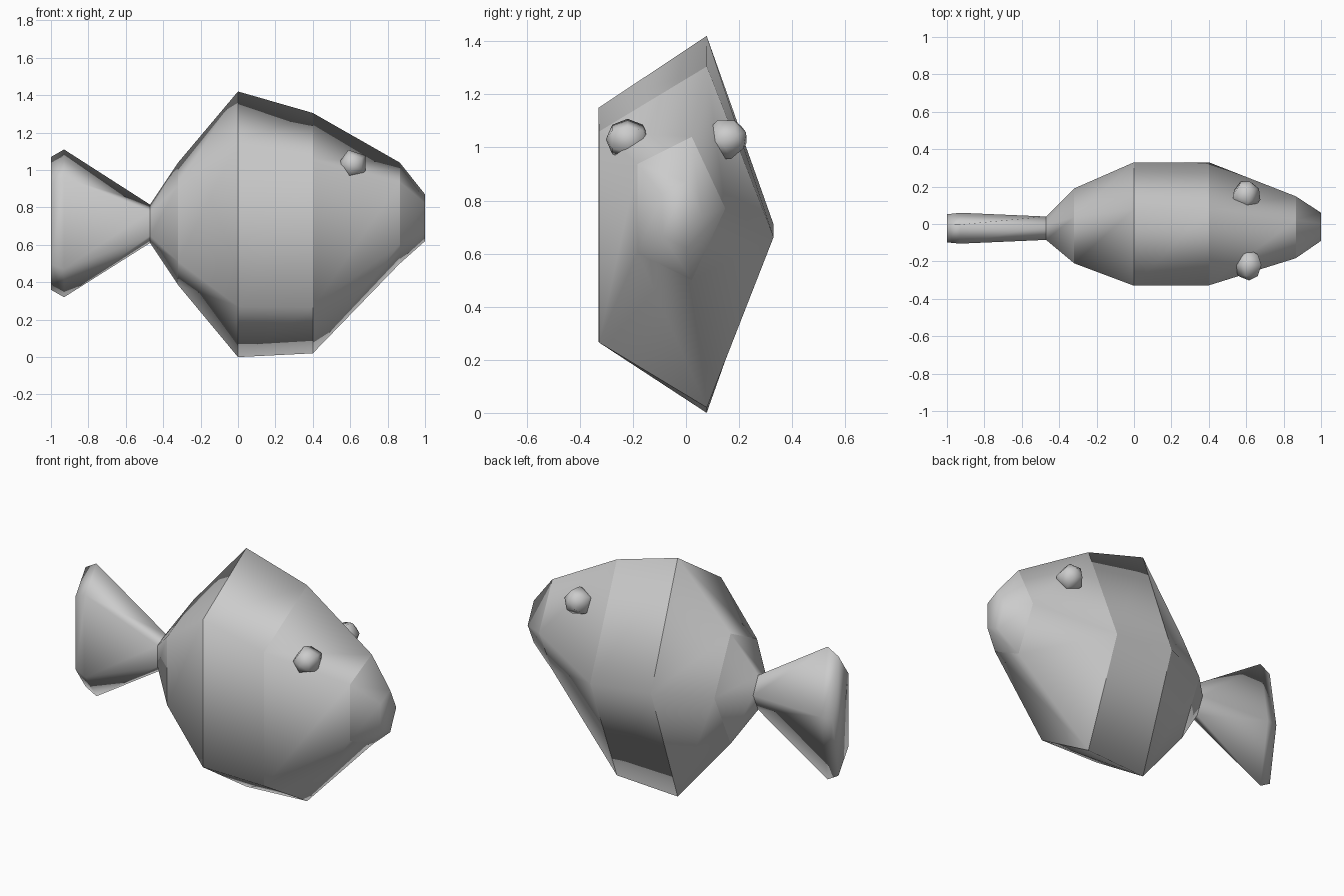
import bpy, bmesh
from math import cos, sin, pi
from mathutils import Vector, Matrix

if "Cube" in bpy.data.objects:
    bpy.data.objects.remove(bpy.data.objects["Cube"])

SIDES = 5
C1, S1 = -cos(pi / SIDES), sin(2 * pi / SIDES)


def loft(name, sections, sharp_x=()):
    """Skin pentagon sections (x, y_min, y_max, z_min, z_max) and cap both ends."""
    bm = bmesh.new()
    rings = []
    for x, y0, y1, z0, z1 in sections:
        ry = (y1 - y0) / (1 - C1)
        rz = (z1 - z0) / (2 * S1)
        cy, cz = y1 - ry, (z0 + z1) / 2
        rings.append([bm.verts.new((x, cy + ry * cos(2 * pi * i / SIDES),
                                    cz + rz * sin(2 * pi * i / SIDES)))
                      for i in range(SIDES)])
    for a, b in zip(rings, rings[1:]):
        for i in range(SIDES):
            j = (i + 1) % SIDES
            bm.faces.new((a[i], a[j], b[j], b[i]))
    bm.faces.new(rings[0])
    bm.faces.new(rings[-1])
    bmesh.ops.recalc_face_normals(bm, faces=bm.faces)
    for f in bm.faces:
        f.smooth = True
    # creases where the body segments meet
    for e in bm.edges:
        if any(all(abs(v.co.x - x) < 1e-4 for v in e.verts) for x in sharp_x):
            e.smooth = False
    return finish(name, bm)


def finish(name, bm):
    me = bpy.data.meshes.new(name)
    bm.to_mesh(me)
    bm.free()
    ob = bpy.data.objects.new(name, me)
    bpy.context.collection.objects.link(ob)
    return ob


# body from nose to tail root, then the flaring tail fin
loft("fish_body", [
    (1.0, -0.09, 0.06, 0.62, 0.87),
    (0.865, -0.183, 0.148, 0.50, 1.04),
    (0.40, -0.328, 0.33, 0.02, 1.305),
    (0.0, -0.33, 0.33, 0.0, 1.42),
    (-0.32, -0.21, 0.19, 0.385, 1.04),
    (-0.47, -0.085, 0.04, 0.61, 0.815),
    (-0.93, -0.105, 0.06, 0.32, 1.11),
    (-1.0, -0.098, 0.052, 0.36, 1.07),
], sharp_x=(0.865, 0.4, 0.0, -0.32, -0.47))


# faceted eyes poking out of the head
def eye(name, centre, outward):
    bm = bmesh.new()
    turn = Vector(outward).to_track_quat('Z', 'Y').to_matrix().to_4x4()
    spin = Matrix.Rotation(pi / 2, 4, 'Z')
    bmesh.ops.create_uvsphere(bm, u_segments=5, v_segments=4, radius=0.082,
                              matrix=Matrix.Translation(centre) @ turn @ spin)
    for f in bm.faces:
        f.smooth = True
    finish(name, bm)


eye("front_eye", (0.615, -0.22, 1.03), (0, -1, 0))
eye("back_eye", (0.597, 0.152, 1.03), (0.25, 0.85, 0.3))
